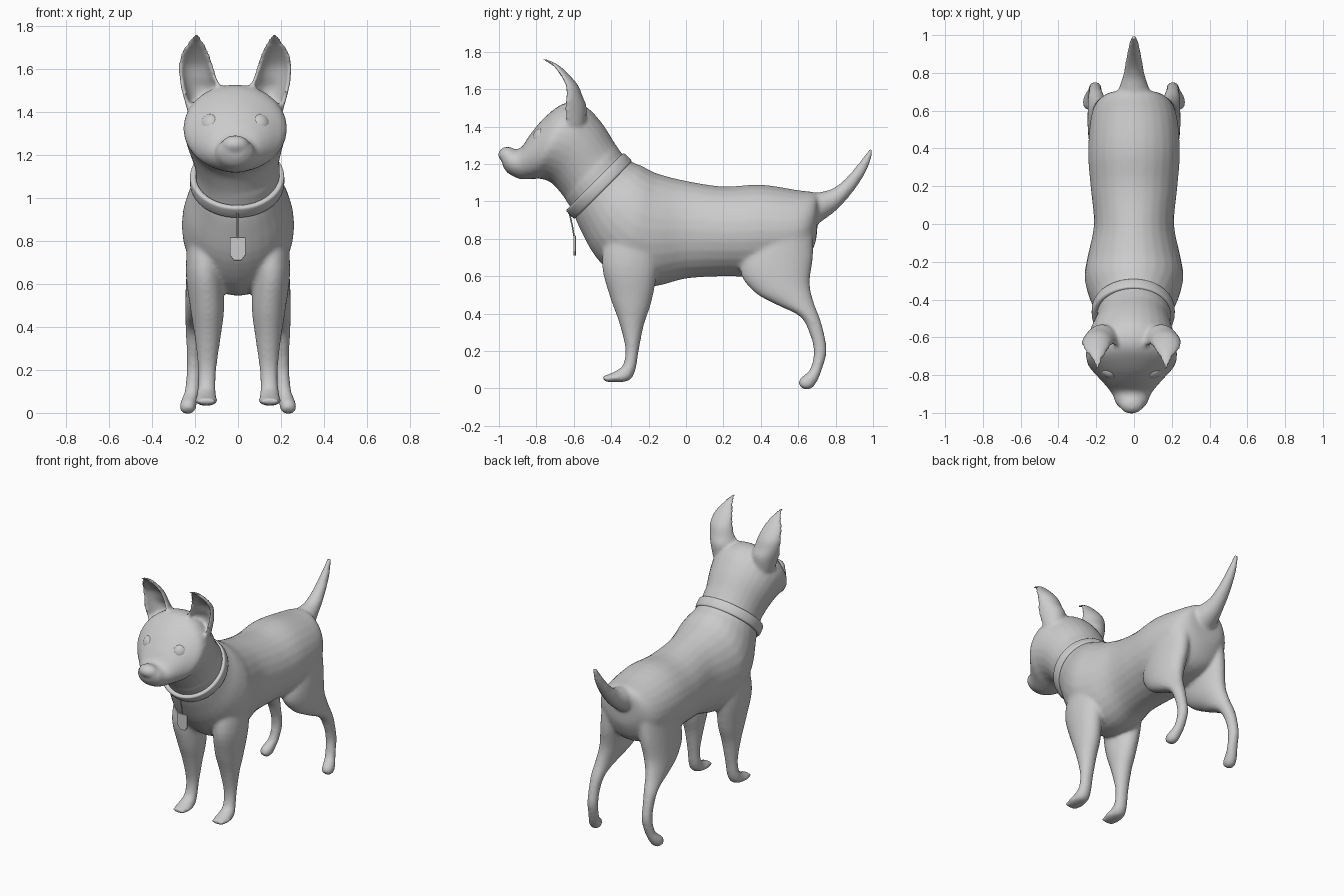
import bpy, bmesh, math
from mathutils import Vector, Matrix

if "Cube" in bpy.data.objects:
    bpy.data.objects.remove(bpy.data.objects["Cube"])

HX = -0.013  # the head sits slightly off centre


def finish(bm, name, smooth=True):
    bmesh.ops.recalc_face_normals(bm, faces=bm.faces)
    me = bpy.data.meshes.new(name)
    bm.to_mesh(me)
    bm.free()
    for p in me.polygons:
        p.use_smooth = smooth
    ob = bpy.data.objects.new(name, me)
    bpy.context.collection.objects.link(ob)
    return ob


def spline(rows, sub=4):
    """Catmull-Rom interpolation of a list of stations."""
    out = []
    for i in range(len(rows) - 1):
        a, b, c, d = (rows[max(0, min(len(rows) - 1, i + k))] for k in (-1, 0, 1, 2))
        for s in range(sub):
            t = s / sub
            out.append([0.5 * (2 * q + (r - p) * t + (2 * p - 5 * q + 4 * r - u) * t * t
                        + (3 * q - p - 3 * r + u) * t ** 3) for p, q, r, u in zip(a, b, c, d)])
    out.append(list(rows[-1]))
    return out


def skin(bm, rings):
    """Bridge rings of points and cap both ends."""
    vs = [[bm.verts.new(p) for p in r] for r in rings]
    n = len(vs[0])
    for a, b in zip(vs, vs[1:]):
        for i in range(n):
            j = (i + 1) % n
            bm.faces.new((a[i], a[j], b[j], b[i]))
    bm.faces.new(vs[0][::-1])
    bm.faces.new(vs[-1])


def limb(bm, rows, m=1, n=28):
    """Station: x centre, half width, then two opposite side-view contour points (y, z)."""
    rings = []
    for x, w, y1, z1, y2, z2 in spline(rows):
        ring = []
        for k in range(n):
            a = 2 * math.pi * k / n
            t = (1 + math.sin(a)) / 2
            ring.append((m * x + w * math.cos(a), y2 + (y1 - y2) * t, z2 + (z1 - z2) * t))
        rings.append(ring)
    skin(bm, rings)


def ear(bm, rows, m, th=0.026, n=14):
    """Cupped ear. Station: z, inner x, outer x, edge y, cup depth."""
    rings = []
    for z, xi, xo, ye, d in spline(rows):
        back, front = [], []
        for k in range(n + 1):
            a = math.pi * k / n
            c, s = math.cos(a), math.sin(a)
            xm, r = (xi + xo) / 2, (xo - xi) / 2
            back.append((HX + m * (xm - r * c), ye + d * s, z))
            front.append((HX + m * (xm - max(r - th * 0.7, r * 0.5) * c),
                          ye - 0.006 + max(d - th, -0.01) * s, z))
        rings.append(back + front[::-1])
    skin(bm, rings)


torso = [
    (0, .05, .712, 1.02, .703, .87), (0, .15, .69, 1.048, .685, .76),
    (0, .22, .60, 1.06, .60, .64), (0, .243, .40, 1.09, .38, .60),
    (0, .23, .20, 1.08, .20, .60), (0, .212, 0, 1.11, 0, .588),
    (0, .243, -.14, 1.145, -.18, .545), (0, .262, -.20, 1.17, -.34, .575),
    (0, .245, -.235, 1.19, -.48, .70), (0, .212, -.275, 1.205, -.57, .86),
    (0, .197, -.325, 1.235, -.605, .945), (0, .195, -.37, 1.295, -.645, 1.01)]
head = [
    (0, .195, -.335, 1.245, -.61, .955), (HX / 2, .197, -.38, 1.31, -.65, 1.02),
    (HX, .222, -.45, 1.42, -.715, 1.095), (HX, .238, -.54, 1.51, -.77, 1.12),
    (HX, .236, -.65, 1.525, -.81, 1.12), (HX, .18, -.755, 1.45, -.85, 1.118),
    (HX, .13, -.832, 1.36, -.89, 1.12), (HX, .1, -.885, 1.285, -.925, 1.135),
    (HX, .083, -.945, 1.283, -.957, 1.155), (HX, .05, -.985, 1.27, -.98, 1.19)]
tail = [
    (0, .10, .62, 1.03, .65, .84), (0, .08, .715, 1.05, .72, .89),
    (0, .057, .775, 1.065, .80, .95), (0, .045, .835, 1.105, .875, 1.03),
    (0, .033, .90, 1.175, .937, 1.115), (0, .022, .952, 1.243, .98, 1.197),
    (0, .013, .985, 1.288, 1.0, 1.275)]
front_leg = [
    (.14, .09, -.42, .86, -.12, .86), (.155, .088, -.45, .67, -.15, .64),
    (.143, .078, -.41, .50, -.185, .46), (.141, .06, -.36, .36, -.225, .34),
    (.143, .043, -.325, .22, -.253, .20), (.146, .042, -.335, .13, -.27, .10),
    (.148, .048, -.37, .098, -.30, .045), (.148, .052, -.41, .078, -.365, .033),
    (.148, .04, -.447, .066, -.437, .036)]
hind_leg = [
    (.13, .09, .36, .86, .68, .88), (.148, .09, .29, .64, .68, .71),
    (.168, .077, .36, .52, .662, .57), (.188, .058, .48, .45, .68, .47),
    (.20, .044, .61, .385, .714, .38), (.205, .035, .662, .29, .737, .30),
    (.206, .034, .683, .20, .752, .20), (.213, .034, .667, .11, .73, .11),
    (.228, .038, .632, .072, .70, .035), (.234, .038, .608, .052, .665, -.003),
    (.234, .024, .602, .025, .622, -.002)]
ear_rows = [
    (1.41, .09, .225, -.63, .09), (1.50, .065, .25, -.645, .115),
    (1.56, .085, .261, -.635, .083), (1.62, .103, .264, -.642, .066),
    (1.68, .122, .25, -.672, .045), (1.73, .147, .218, -.712, .03),
    (1.762, .168, .196, -.76, .015)]

# Body: lofted parts fused into one smooth skin
bm = bmesh.new()
for part in (torso, head, tail):
    limb(bm, part)
for m in (1, -1):
    limb(bm, front_leg, m)
    limb(bm, hind_leg, m)
    ear(bm, ear_rows, m)
# Nose pad
bmesh.ops.create_uvsphere(bm, u_segments=24, v_segments=14, radius=1, matrix=
    Matrix.Translation((HX, -.955, 1.25)) @ Matrix.Diagonal((.064, .05, .043, 1)))
body = finish(bm, "dog_body")
rm = body.modifiers.new("fuse", 'REMESH')
rm.mode = 'VOXEL'
rm.voxel_size = 0.011
rm.use_smooth_shade = True
sm = body.modifiers.new("soften", 'SMOOTH')
sm.factor = 0.5
sm.iterations = 7

# Eyes
for m, side in ((1, "left"), (-1, "right")):
    bm = bmesh.new()
    bmesh.ops.create_uvsphere(bm, u_segments=24, v_segments=16, radius=1, matrix=
        Matrix.Translation((HX + m * .118, -.783, 1.348)) @ Matrix.Rotation(m * .5, 4, 'Z')
        @ Matrix.Rotation(-.35, 4, 'X') @ Matrix.Diagonal((.044, .032, .045, 1)))
    finish(bm, side + "_eye")

# Collar: rounded band swept around the neck
bm = bmesh.new()
prof = []
for k in range(16):
    a = 2 * math.pi * k / 16
    c, s = math.cos(a), math.sin(a)
    prof.append((.205 + .015 * math.copysign(abs(c) ** .5, c),
                 .033 * math.copysign(abs(s) ** .5, s)))
M = Matrix.Translation((-.004, -.465, 1.083)) @ Matrix.Rotation(math.radians(45), 4, 'X')
N = 72
loops = [[bm.verts.new(M @ Vector((r * math.cos(2 * math.pi * i / N),
          r * math.sin(2 * math.pi * i / N), h))) for r, h in prof] for i in range(N)]
for i in range(N):
    a, b = loops[i], loops[(i + 1) % N]
    for k in range(16):
        j = (k + 1) % 16
        bm.faces.new((a[k], b[k], b[j], a[j]))
finish(bm, "collar")

# Cord from collar to tag
cu = bpy.data.curves.new("tag_cord", 'CURVE')
cu.dimensions = '3D'
cu.bevel_depth = .004
sp = cu.splines.new('POLY')
pts = [(-.002, -.622, .93), (-.002, -.608, .87), (-.002, -.597, .805)]
sp.points.add(len(pts) - 1)
for p, co in zip(sp.points, pts):
    p.co = (*co, 1)
bpy.context.collection.objects.link(bpy.data.objects.new("tag_cord", cu))

# Tag: flat plate with clipped lower corners
bm = bmesh.new()
shape = [(-.038, .818), (.035, .818), (.035, .735), (.016, .71), (-.02, .71), (-.038, .735)]
face = bm.faces.new([bm.verts.new((x, -.602, z)) for x, z in shape])
ext = bmesh.ops.extrude_face_region(bm, geom=[face])
bmesh.ops.translate(bm, vec=(0, .013, 0),
                    verts=[v for v in ext["geom"] if isinstance(v, bmesh.types.BMVert)])
tag = finish(bm, "collar_tag", smooth=False)
bev = tag.modifiers.new("edge", 'BEVEL')
bev.width = .003
bev.segments = 2
